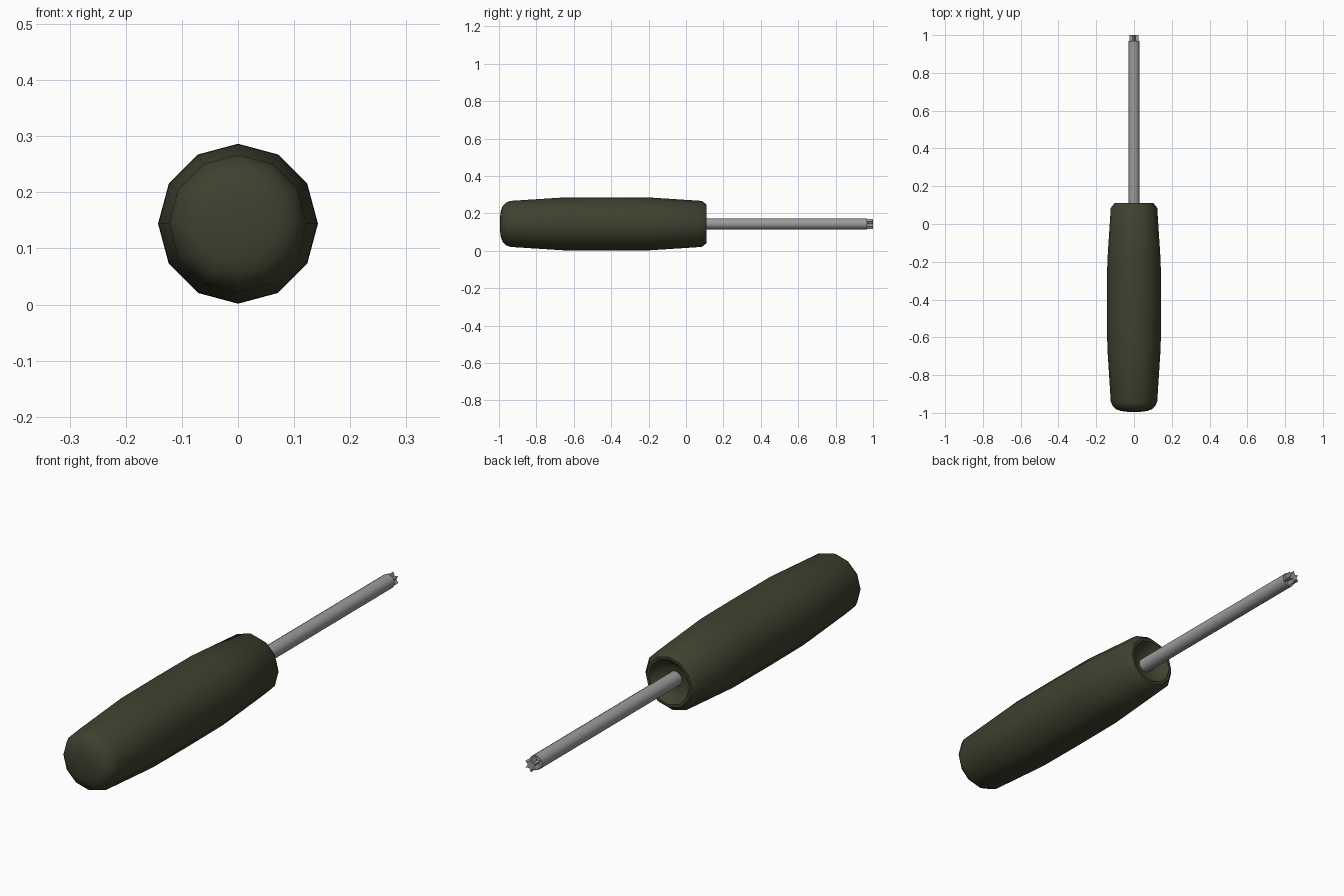
import bpy, bmesh, math

if "Cube" in bpy.data.objects:
    bpy.data.objects.remove(bpy.data.objects["Cube"])

CZ = 0.144  # height of the long axis


def material(name, rgb):
    m = bpy.data.materials.new(name)
    m.diffuse_color = (*rgb, 1)
    m.use_nodes = True
    m.node_tree.nodes["Principled BSDF"].inputs["Base Color"].default_value = m.diffuse_color
    return m


def loft(name, rings, mat, angle):
    """Skin a list of equal-length (x, z) outlines, each given as (y, outline), with capped ends."""
    bm = bmesh.new()
    loops = [[bm.verts.new((x, y, CZ + z)) for x, z in outline] for y, outline in rings]
    n = len(loops[0])
    for a, b in zip(loops, loops[1:]):
        for i in range(n):
            j = (i + 1) % n
            bm.faces.new((a[i], a[j], b[j], b[i]))
    bm.faces.new(loops[0])
    bm.faces.new(loops[-1])
    bmesh.ops.recalc_face_normals(bm, faces=bm.faces)
    me = bpy.data.meshes.new(name)
    bm.to_mesh(me)
    bm.free()
    ob = bpy.data.objects.new(name, me)
    bpy.context.collection.objects.link(ob)
    me.materials.append(mat)
    bpy.ops.object.select_all(action='DESELECT')
    ob.select_set(True)
    bpy.context.view_layer.objects.active = ob
    bpy.ops.object.shade_smooth_by_angle(angle=math.radians(angle))
    return ob


def outline(n, r_out, r_in=None):
    """Polygon with a point at the top; a second radius makes it a star."""
    pts = []
    for i in range(n):
        a = math.pi / 2 + 2 * math.pi * i / n
        r = r_out if r_in is None or i % 2 == 0 else r_in
        pts.append((r * math.cos(a), r * math.sin(a)))
    return pts


olive = material("dark olive grip", (0.052, 0.052, 0.029))
steel = material("steel", (0.33, 0.33, 0.33))

# Twelve-sided grip: domed butt, swollen middle, dished front
profile = [(-0.995, 0.03), (-0.990, 0.07), (-0.980, 0.096), (-0.962, 0.114),
           (-0.94, 0.123), (-0.65, 0.1415), (-0.42, 0.1425), (-0.20, 0.1415),
           (0.085, 0.123), (0.110, 0.103), (0.110, 0.092), (0.085, 0.075),
           (0.070, 0.05), (0.068, 0.027)]
loft("handle", [(y, outline(12, r)) for y, r in profile], olive, 38)

# Round shaft
loft("shaft", [(0.0, outline(16, 0.029)), (0.968, outline(16, 0.029))], steel, 40)

# Six-pointed star bit
star = outline(12, 0.027, 0.0135)
loft("star_tip", [(0.96, star), (1.0, star)], steel, 20)
